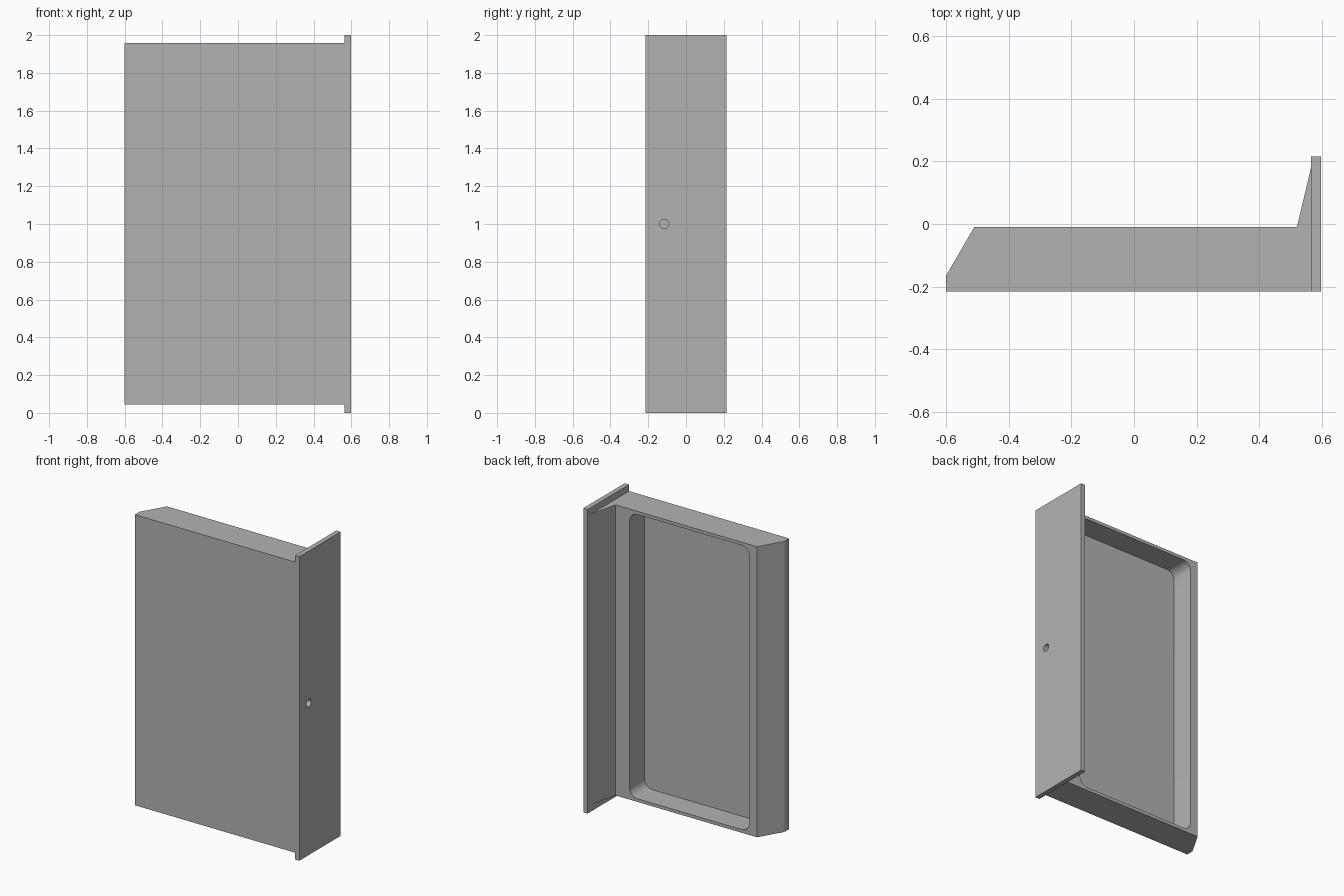
import bpy
import bmesh
from math import sin, cos, pi

default = bpy.data.objects.get("Cube")
if default:
    bpy.data.objects.remove(default, do_unlink=True)

grey = bpy.data.materials.new("plain_grey")
grey.use_nodes = True
colour = (0.45, 0.45, 0.45, 1)
grey.diffuse_color = colour
grey.node_tree.nodes["Principled BSDF"].inputs["Base Color"].default_value = colour

PLACE = {
    "x": lambda a, b, t: (t, a, b),
    "y": lambda a, b, t: (a, t, b),
    "z": lambda a, b, t: (a, b, t),
}


def prism(name, outline, axis, low, high):
    """Extrude a closed 2D outline along one axis."""
    bm = bmesh.new()
    place = PLACE[axis]
    base = bm.faces.new([bm.verts.new(place(a, b, low)) for a, b in outline])
    grown = bmesh.ops.extrude_face_region(bm, geom=[base])["geom"]
    moved = [v for v in grown if isinstance(v, bmesh.types.BMVert)]
    bmesh.ops.translate(bm, verts=moved, vec=place(0, 0, high - low))
    bmesh.ops.recalc_face_normals(bm, faces=bm.faces)
    mesh = bpy.data.meshes.new(name)
    bm.to_mesh(mesh)
    bm.free()
    mesh.materials.append(grey)
    obj = bpy.data.objects.new(name, mesh)
    bpy.context.collection.objects.link(obj)
    return obj


def rounded_rectangle(left, right, bottom, top, radius, steps=10):
    corners = [(right, top, -1, -1), (left, top, 1, -1),
               (left, bottom, 1, 1), (right, bottom, -1, 1)]
    points = []
    for quarter, (cx, cz, sx, sz) in enumerate(corners):
        for i in range(steps + 1):
            angle = (quarter + i / steps) * pi / 2
            points.append((cx + sx * radius + radius * cos(angle),
                           cz + sz * radius + radius * sin(angle)))
    return points


def circle(cy, cz, radius, sides=32):
    return [(cy + radius * cos(2 * pi * i / sides),
             cz + radius * sin(2 * pi * i / sides)) for i in range(sides)]


def cut(obj, cutters):
    for cutter in cutters:
        mod = obj.modifiers.new("cut", "BOOLEAN")
        mod.operation = "DIFFERENCE"
        mod.solver = "EXACT"
        mod.object = cutter
    graph = bpy.context.evaluated_depsgraph_get()
    mesh = bpy.data.meshes.new_from_object(obj.evaluated_get(graph))
    obj.modifiers.clear()
    obj.data = mesh


# Panel with a bevelled free edge and a brace rising to the flange
panel = prism("panel", [(-0.6, -0.215), (0.565, -0.215), (0.565, 0.18),
                        (0.52, -0.01), (-0.51, -0.01), (-0.6, -0.165)],
              "z", 0.045, 1.957)

# Taller plate along the edge of the panel
flange = prism("edge_flange", [(-0.215, 0), (0.215, 0), (0.215, 2), (-0.215, 2)],
               "x", 0.565, 0.597)

# Rounded recess in the back and a blind round hole in the flange
recess = prism("recess_cutter", rounded_rectangle(-0.455, 0.418, 0.066, 1.936, 0.06),
               "y", -0.165, 0.1)
hole = prism("hole_cutter", circle(-0.115, 1, 0.024), "x", 0.5, 0.7)
for cutter in (recess, hole):
    cutter.hide_render = True

cut(panel, [recess, hole])
cut(flange, [hole])
for cutter in (recess, hole):
    bpy.data.objects.remove(cutter, do_unlink=True)

# Smooth the curved corners, keep the edges sharp
bpy.ops.object.select_all(action="DESELECT")
for obj in (panel, flange):
    obj.select_set(True)
bpy.context.view_layer.objects.active = panel
bpy.ops.object.shade_smooth_by_angle()
